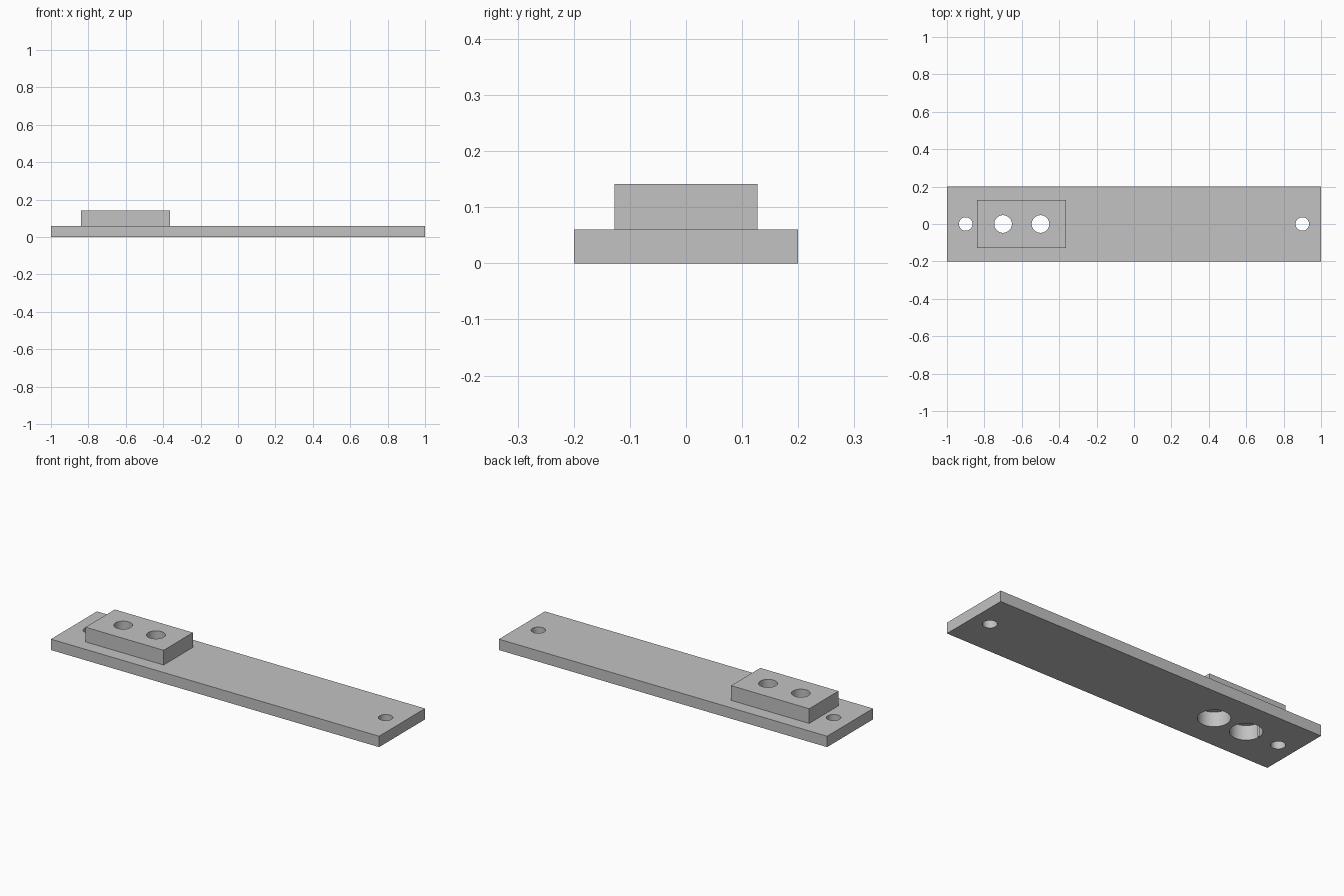
import bpy

cube = bpy.data.objects.get("Cube")
if cube:
    bpy.data.objects.remove(cube, do_unlink=True)

grey = bpy.data.materials.new("light_grey")
grey.use_nodes = True
colour = (0.54, 0.54, 0.54, 1)
grey.diffuse_color = colour
grey.node_tree.nodes["Principled BSDF"].inputs["Base Color"].default_value = colour


def box(name, x, size, z0, z1):
    bpy.ops.mesh.primitive_cube_add(size=1, location=(x, 0, (z0 + z1) / 2))
    ob = bpy.context.object
    ob.name = name
    ob.scale = (*size, z1 - z0)
    bpy.ops.object.transform_apply(location=True, rotation=False, scale=True)
    ob.data.materials.append(grey)
    return ob


def cylinder(name, x, radius, z0, z1):
    bpy.ops.mesh.primitive_cylinder_add(vertices=64, radius=radius, depth=z1 - z0,
                                        location=(x, 0, (z0 + z1) / 2))
    ob = bpy.context.object
    ob.name = name
    ob.data.materials.append(grey)
    return ob


def combine(target, tool, operation):
    tool.hide_render = True
    mod = target.modifiers.new(tool.name, 'BOOLEAN')
    mod.operation = operation
    mod.solver = 'EXACT'
    mod.object = tool
    bpy.context.view_layer.objects.active = target
    bpy.ops.object.modifier_apply(modifier=mod.name)
    bpy.data.objects.remove(tool, do_unlink=True)


# Flat bar with a raised block fused on top
bar = box("mounting_bar", 0, (2, 0.4), 0, 0.06)
combine(bar, box("raised_block", -0.602, (0.476, 0.255), 0.03, 0.141), 'UNION')

# Screw holes at both ends
for x in (-0.9, 0.9):
    combine(bar, cylinder("screw_hole", x, 0.036, -0.1, 0.2), 'DIFFERENCE')

# Bolt holes through the block, counterbored from below
for x in (-0.7, -0.5):
    combine(bar, cylinder("counterbore", x, 0.08, -0.1, 0.08), 'DIFFERENCE')
    combine(bar, cylinder("bolt_hole", x, 0.047, -0.1, 0.2), 'DIFFERENCE')

# Smooth hole walls, crisp edges
bpy.ops.object.select_all(action='DESELECT')
bar.select_set(True)
bpy.context.view_layer.objects.active = bar
bpy.ops.object.shade_smooth_by_angle()
